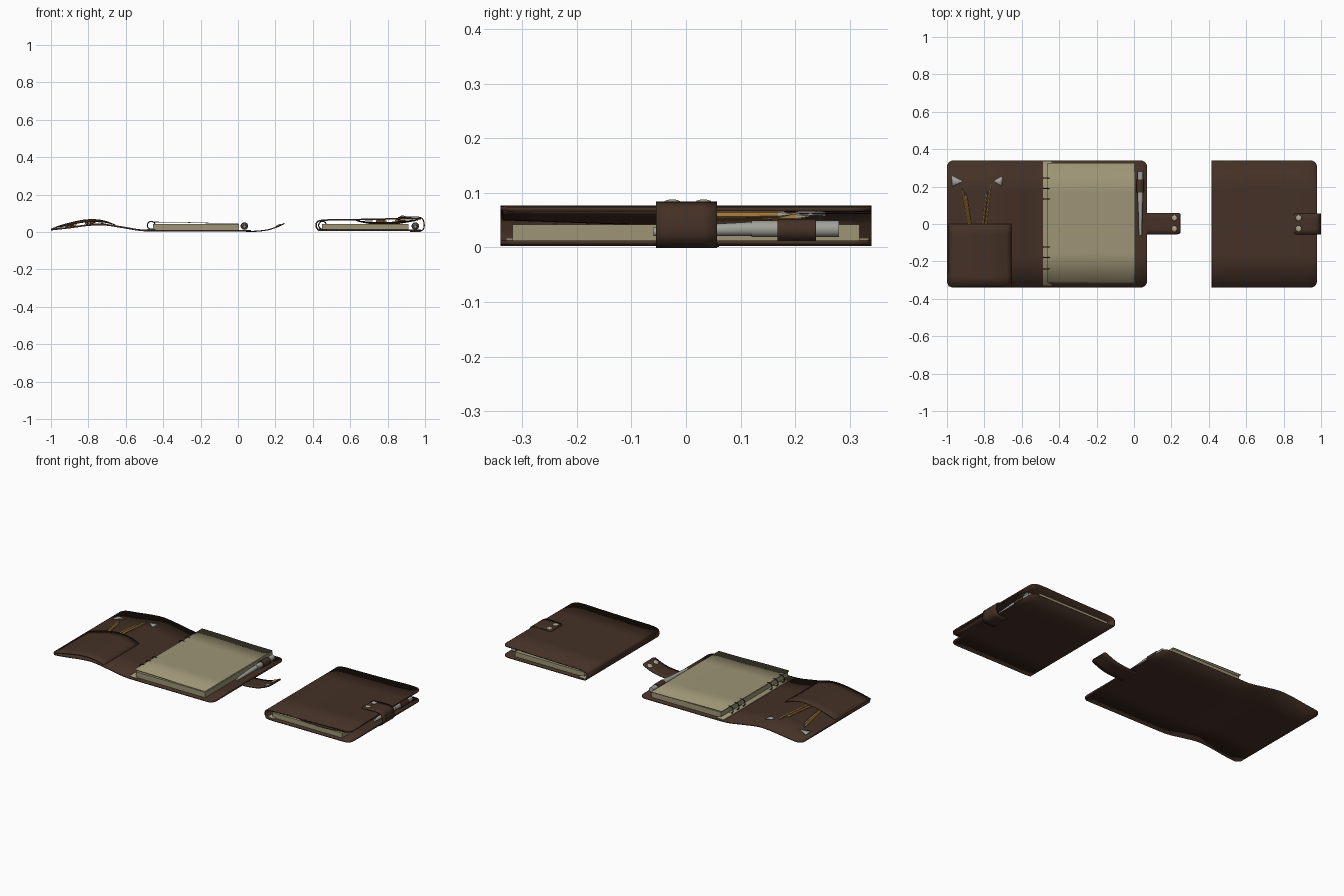
import bpy, bmesh, math
from mathutils import Vector

if "Cube" in bpy.data.objects:
    bpy.data.objects.remove(bpy.data.objects["Cube"])


def material(name, rgb):
    m = bpy.data.materials.new(name)
    m.use_nodes = True
    m.diffuse_color = (*rgb, 1)
    m.node_tree.nodes["Principled BSDF"].inputs["Base Color"].default_value = (*rgb, 1)
    return m


LEATHER = material("brown leather", (0.058, 0.030, 0.019))
PAPER = material("parchment", (0.34, 0.30, 0.18))
SILVER = material("silver grey", (0.36, 0.36, 0.33))
BRASS = material("pale brass", (0.42, 0.38, 0.27))
WOOD = material("pencil ochre", (0.40, 0.20, 0.05))
IRON = material("dark iron", (0.04, 0.035, 0.03))


def finish(ob, name, mat):
    ob.name = name
    ob.data.materials.append(mat)
    bpy.ops.object.select_all(action="DESELECT")
    ob.select_set(True)
    bpy.context.view_layer.objects.active = ob
    bpy.ops.object.shade_smooth_by_angle(angle=math.radians(35))
    return ob


def surface(name, f, nu, nv, thick, mat):
    """Thickened grid through f(u, v)."""
    bm = bmesh.new()
    g = [[bm.verts.new(f(i / nu, j / nv)) for j in range(nv + 1)] for i in range(nu + 1)]
    for i in range(nu):
        for j in range(nv):
            bm.faces.new((g[i][j], g[i + 1][j], g[i + 1][j + 1], g[i][j + 1]))
    me = bpy.data.meshes.new(name)
    bm.to_mesh(me)
    bm.free()
    ob = bpy.data.objects.new(name, me)
    bpy.context.collection.objects.link(ob)
    mod = ob.modifiers.new("thickness", "SOLIDIFY")
    mod.thickness, mod.offset = thick, 0
    return finish(ob, name, mat)


def smooth(pts, steps=6):
    """Catmull-Rom samples through (x, z) points."""
    p = [Vector(a) for a in pts]
    p = [2 * p[0] - p[1]] + p + [2 * p[-1] - p[-2]]
    out = []
    for a, b, c, d in zip(p, p[1:], p[2:], p[3:]):
        for k in range(steps):
            t = k / steps
            out.append(0.5 * (2 * b + (c - a) * t + (2 * a - 5 * b + 4 * c - d) * t * t
                              + (3 * b - a - 3 * c + d) * t ** 3))
    return out + [p[-2]]


def height(path, x):
    for a, b in zip(path, path[1:]):
        if a.x <= x <= b.x:
            return a.y + (b.y - a.y) * (x - a.x) / (b.x - a.x)
    return path[0].y if x < path[0].x else path[-1].y


def strip(name, pts, y0, y1, thick, radius, mat, round_start=True):
    """Sheet that follows a side profile, with rounded end corners."""
    path = smooth(pts)
    # extra rows near the ends draw the corner arcs
    def ends(a, b):
        d = (b - a).normalized()
        return [a + d * radius * (1 - math.cos(k * math.pi / 10)) for k in range(5)]
    head, tail = ends(path[0], path[1]), ends(path[-1], path[-2])
    rows = head + [q for q in path[1:-1] if (q - path[0]).length > radius
                   and (q - path[-1]).length > radius] + tail[::-1]

    def inset(q):
        e = 0
        for end, on in ((path[0], round_start), (path[-1], True)):
            d = (q - end).length
            if on and d < radius:
                e = radius - math.sqrt(max(0, radius ** 2 - (radius - d) ** 2))
        return e

    def f(u, v):
        q = rows[round(u * (len(rows) - 1))]
        e = inset(q)
        return (q.x, y0 + e + (y1 - y0 - 2 * e) * v, q.y)
    return surface(name, f, len(rows) - 1, 4, thick, mat)


def rod(name, p, q, r1, r2, mat, sides=16):
    p, q = Vector(p), Vector(q)
    bpy.ops.mesh.primitive_cone_add(vertices=sides, radius1=r1, radius2=r2,
                                    depth=(q - p).length, location=(p + q) / 2)
    ob = bpy.context.object
    ob.rotation_euler = (q - p).to_track_quat("Z", "Y").to_euler()
    return finish(ob, name, mat)


def page_block(tag, x0, x1, z0, z1):
    bpy.ops.mesh.primitive_cube_add(size=1, location=((x0 + x1) / 2, 0, (z0 + z1) / 2))
    ob = bpy.context.object
    ob.scale = (x1 - x0, 0.635, z1 - z0)
    finish(ob, tag + "_page_block", PAPER)


def pen(tag, x, z):
    rod(tag + "_pen_tip", (x, -0.06, z - 0.005), (x, 0.12, z), 0.008, 0.013, SILVER)
    rod(tag + "_pen_barrel", (x, 0.12, z), (x, 0.28, z), 0.015, 0.015, SILVER)
    rod(tag + "_pen_loop", (x, 0.168, z - 0.002), (x, 0.238, z - 0.002), 0.02, 0.02, LEATHER, 24)


def rings(tag, x, z):
    for i, y in enumerate((-0.24, -0.18, -0.123, 0.134, 0.19, 0.246)):
        bpy.ops.mesh.primitive_torus_add(location=(x, y, z), rotation=(math.pi / 2, 0, 0),
                                         major_radius=0.021, minor_radius=0.003,
                                         major_segments=20, minor_segments=6)
        finish(bpy.context.object, f"{tag}_ring_{i + 1}", IRON)


def studs(tag, x, z, tilt):
    for side, y in (("front", -0.025), ("back", 0.032)):
        bpy.ops.mesh.primitive_uv_sphere_add(segments=16, ring_count=8, radius=1, location=(x, y, z))
        ob = bpy.context.object
        ob.scale = (0.016, 0.016, 0.006)
        ob.rotation_euler.y = -tilt
        finish(ob, f"{tag}_{side}_stud", BRASS)


def flap_contents(tag, place, sign):
    """Pocket, pencils and corner tabs; place(x, y, h) lifts h off the cover."""
    def pocket(u, v):
        bulge = math.sin(math.pi * u) ** 0.8 if 0 < u < 1 else 0
        return place(-0.99 + 0.335 * u, -0.335 + 0.335 * v, 0.005 + bulge * (0.013 + 0.012 * v))
    surface(tag + "_pocket", pocket, 14, 6, 0.004, LEATHER)
    for i, (xa, ya, xb) in enumerate(((-0.915, 0.17, -0.875), (-0.897, 0.14, -0.87),
                                      (-0.768, 0.2, -0.795), (-0.79, 0.15, -0.812))):
        a, b = Vector(place(xa, ya, 0.012)), Vector(place(xb, -0.04, 0.012))
        rod(f"{tag}_pencil_{i + 1}", b, a, 0.007, 0.007, WOOD, 6)
        rod(f"{tag}_pencil_point_{i + 1}", a, a + (a - b).normalized() * 0.025, 0.007, 0.001, BRASS, 6)
    for side, xo, xi in (("outer", -0.972, -0.915), ("inner", -0.705, -0.748)):
        def tab(u, v):
            return place(xo + (xi - xo) * u, 0.228 + (v - 0.5) * 0.055 * (1 - 0.97 * u), 0.008)
        surface(f"{tag}_{side}_corner_tab", tab, 3, 2, 0.003, SILVER)


# ---- open notebook
flap = [(-1, 0.013), (-0.9, 0.024), (-0.8, 0.037), (-0.72, 0.04), (-0.62, 0.026),
        (-0.52, 0.01), (-0.42, 0.007), (-0.2, 0.007), (0.07, 0.007)]
strip("open_cover", flap, -0.34, 0.34, 0.009, 0.035, LEATHER)
flap_path = smooth(flap)
flap_contents("open", lambda x, y, h: (x, y, height(flap_path, x) + h), 1)
tongue = [(0.03, 0.005), (0.09, 0.004), (0.16, 0.012), (0.21, 0.028), (0.248, 0.046)]
strip("open_strap", tongue, -0.055, 0.06, 0.006, 0.015, LEATHER, False)
studs("open", 0.216, 0.034, 0.42)
page_block("open", -0.455, 0.005, 0.011, 0.044)
strip("open_top_sheet", [(-0.465, 0.054), (-0.3, 0.052), (-0.15, 0.048), (0.003, 0.047)],
      -0.315, 0.325, 0.003, 0.004, PAPER)
strip("open_binder_strip", [(-0.487, 0.014), (-0.46, 0.014), (-0.44, 0.014)],
      -0.33, 0.335, 0.006, 0.003, PAPER)
rings("open", -0.464, 0.036)
pen("open", 0.034, 0.034)

# ---- closed notebook
lid = [(0.47, 0.064), (0.6, 0.066), (0.8, 0.07), (0.9, 0.073), (0.978, 0.07)]
shell = [(0.978, 0.009), (0.8, 0.009), (0.6, 0.009), (0.45, 0.009), (0.424, 0.018),
         (0.419, 0.037), (0.426, 0.056)] + lid
strip("closed_cover", shell, -0.34, 0.34, 0.008, 0.035, LEATHER)
lid_path = smooth(lid)


def under_lid(x, y, h):
    return (-0.025 - x, y, height(lid_path, -0.025 - x) - h)


flap_contents("closed", under_lid, -1)
strip("closed_strap", [(0.92, 0.004), (0.97, 0.003), (0.992, 0.018), (0.995, 0.045), (0.986, 0.071),
                       (0.96, 0.08), (0.91, 0.08), (0.855, 0.077)],
      -0.055, 0.057, 0.006, 0.012, LEATHER, False)
studs("closed", 0.88, 0.082, 0)
page_block("closed", 0.45, 0.912, 0.013, 0.042)
strip("closed_binder_strip", [(0.43, 0.015), (0.45, 0.015), (0.475, 0.015)],
      -0.33, 0.335, 0.005, 0.003, PAPER)
rings("closed", 0.452, 0.036)
pen("closed", 0.948, 0.034)
